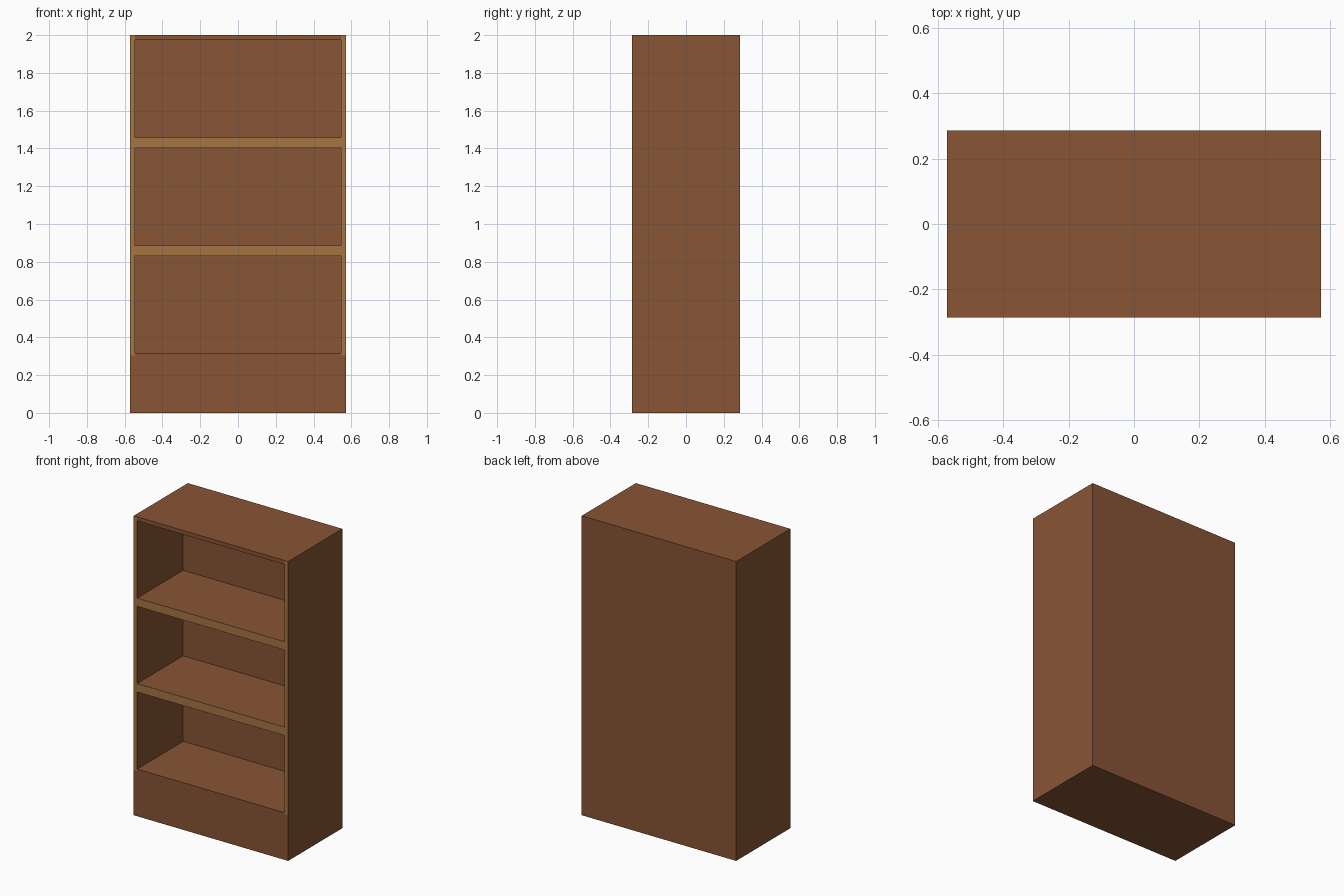
import bpy, bmesh

if "Cube" in bpy.data.objects:
    bpy.data.objects.remove(bpy.data.objects["Cube"])

W, D, H = 0.571, 0.286, 2.0        # half width, half depth, height
INNER, BACK = 0.545, 0.20          # opening half width, inner back wall
PLINTH = 0.305                     # top of the dark base
BAYS = [(0.315, 0.83), (0.886, 1.402), (1.457, 1.973)]


def material(name, rgb):
    m = bpy.data.materials.new(name)
    m.diffuse_color = (*rgb, 1)
    m.use_nodes = True
    m.node_tree.nodes["Principled BSDF"].inputs["Base Color"].default_value = m.diffuse_color
    return m


# solid cabinet block
bm = bmesh.new()
bmesh.ops.create_cube(bm, size=1)
for v in bm.verts:
    v.co = (v.co.x * 2 * W, v.co.y * 2 * D, (v.co.z + 0.5) * H)


def slice_block(co, no):
    geom = bm.verts[:] + bm.edges[:] + bm.faces[:]
    bmesh.ops.bisect_plane(bm, geom=geom, plane_co=co, plane_no=no)


# mark out stiles, plinth and shelf heights
for x in (-INNER, INNER):
    slice_block((x, 0, 0), (1, 0, 0))
for z in [PLINTH] + [z for bay in BAYS for z in bay]:
    slice_block((0, 0, z), (0, 0, 1))
bm.normal_update()

# light edging on the front of stiles and shelves, and find the bays
bays = []
for f in bm.faces:
    if f.normal.y > -0.9:
        continue
    c = f.calc_center_median()
    if abs(c.x) > INNER:
        f.material_index = int(c.z > PLINTH)
    elif any(a < c.z < b for a, b in BAYS):
        bays.append(f)
    elif BAYS[0][1] < c.z < BAYS[-1][0]:
        f.material_index = 1

# push each bay back to form the open compartments
res = bmesh.ops.extrude_face_region(bm, geom=bays)
for v in res["geom"]:
    if isinstance(v, bmesh.types.BMVert):
        v.co.y = BACK
old = [f for f in bays if f.is_valid and f.calc_center_median().y < -D + 0.01]
if old:
    bmesh.ops.delete(bm, geom=old, context='FACES_ONLY')
bmesh.ops.recalc_face_normals(bm, faces=bm.faces[:])

mesh = bpy.data.meshes.new("bookcase_body")
bm.to_mesh(mesh)
bm.free()
mesh.materials.append(material("brown_wood", (0.246, 0.089, 0.035)))
mesh.materials.append(material("light_wood_edge", (0.376, 0.178, 0.056)))
bpy.context.collection.objects.link(bpy.data.objects.new("bookcase_body", mesh))
